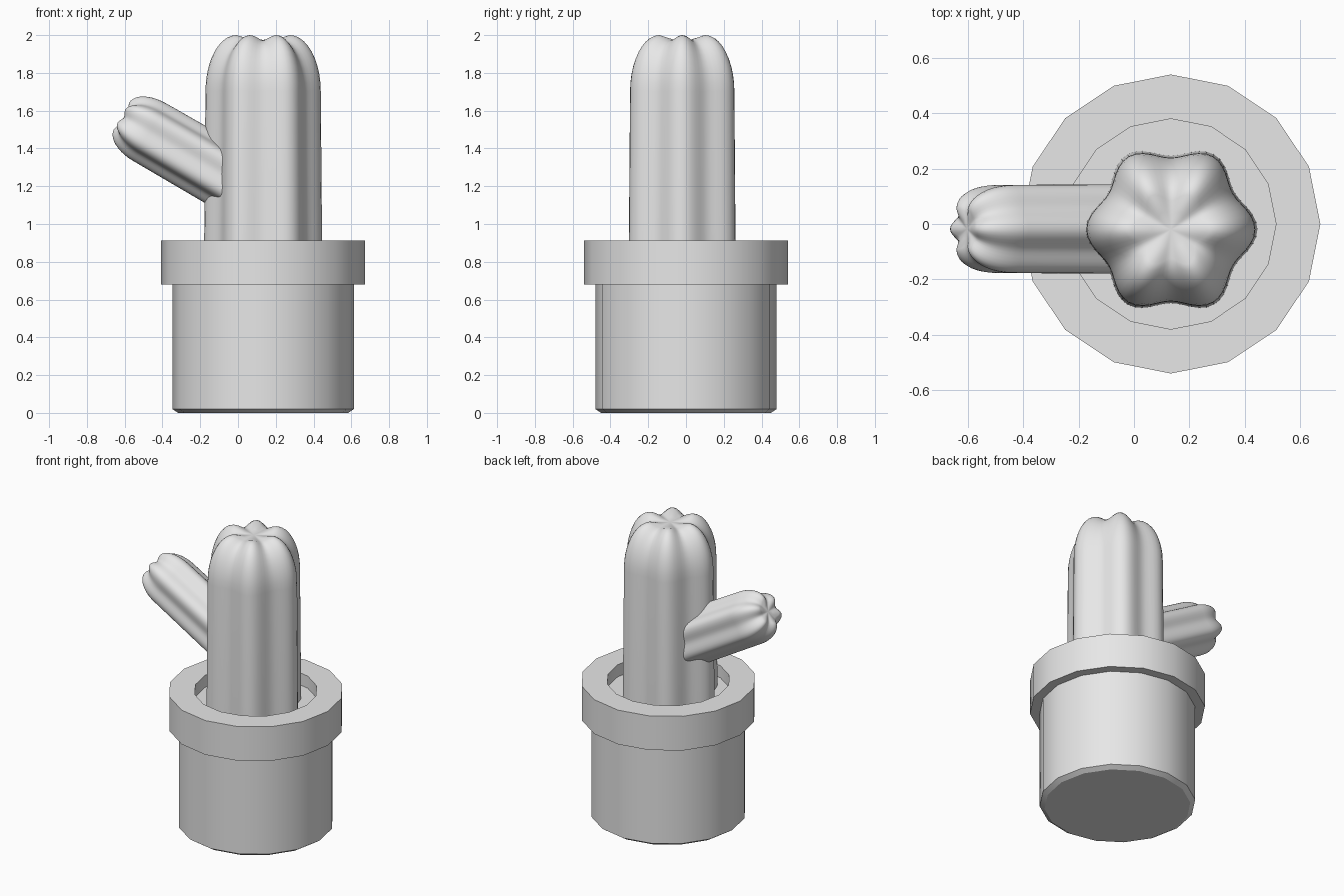
import bpy
import bmesh
from math import sin, cos, pi, radians

if "Cube" in bpy.data.objects:
    bpy.data.objects.remove(bpy.data.objects["Cube"], do_unlink=True)

grey = bpy.data.materials.new("plain_grey")
grey.use_nodes = True
grey.diffuse_color = (0.8, 0.8, 0.8, 1)
grey.node_tree.nodes["Principled BSDF"].inputs["Base Color"].default_value = (0.8, 0.8, 0.8, 1)

POT_X = 0.133


def skin(name, rings, location, angle, start=None, end=None):
    """Join rings of points with quads and close the ends with fans to a point."""
    bm = bmesh.new()
    loops = [[bm.verts.new(p) for p in ring] for ring in rings]
    n = len(loops[0])
    for low, high in zip(loops, loops[1:]):
        for i in range(n):
            j = (i + 1) % n
            bm.faces.new((low[i], low[j], high[j], high[i]))
    for tip, loop in ((start, loops[0]), (end, loops[-1])):
        if tip is not None:
            centre = bm.verts.new((0, 0, tip))
            for i in range(n):
                bm.faces.new((loop[i], loop[(i + 1) % n], centre))
    bmesh.ops.recalc_face_normals(bm, faces=bm.faces)
    mesh = bpy.data.meshes.new(name)
    bm.to_mesh(mesh)
    bm.free()
    mesh.materials.append(grey)
    obj = bpy.data.objects.new(name, mesh)
    obj.location = location
    bpy.context.collection.objects.link(obj)
    bpy.ops.object.select_all(action='DESELECT')
    obj.select_set(True)
    bpy.context.view_layer.objects.active = obj
    bpy.ops.object.shade_smooth_by_angle(angle=radians(angle))
    return obj


def lathe(name, profile, start=None, end=None, sides=16):
    """Sixteen-sided turned part around the pot axis."""
    turns = [2 * pi * i / sides for i in range(sides)]
    rings = [[(r * cos(a), r * sin(a), z) for a in turns] for r, z in profile]
    return skin(name, rings, (POT_X, 0, 0), 30, start, end)


def ribbed_stem(name, radius, length, location, sides=72):
    """Six-ribbed column with a rounded shoulder and a star-shaped crown."""
    shoulder = length - 0.95 * radius
    # Each level: rib radius, groove radius, rib height, groove height
    levels = [(1.0, 0.85, 0, 0), (0.975, 0.83, shoulder, shoulder)]
    for k in range(1, 11):
        a = k * pi / 20
        rise = 0.95 * radius * sin(a)
        levels.append((0.45 + 0.525 * cos(a), 0.33 + 0.5 * cos(a),
                       shoulder + rise, shoulder + 0.91 * rise))
    levels.append((0.22, 0.18, length - 0.07 * radius, length - 0.085 * radius))
    rings = []
    for rib, groove, z_rib, z_groove in levels:
        ring = []
        for i in range(sides):
            a = 2 * pi * i / sides
            w = 0.5 + 0.5 * cos(6 * a)
            r = radius * (groove + (rib - groove) * w)
            ring.append((r * cos(a), r * sin(a), z_groove + (z_rib - z_groove) * w))
        rings.append(ring)
    return skin(name, rings, location, 60, 0, length - 0.08 * radius)


# Pot body, with a small chamfer at the foot
lathe("pot_body", [(0.45, 0), (0.48, 0.02), (0.48, 0.69)], start=0)

# Rim collar with a closed profile
lathe("pot_rim", [(0.38, 0.68), (0.54, 0.68), (0.54, 0.912),
                  (0.38, 0.912), (0.38, 0.68)])

# Soil surface just below the rim
lathe("soil", [(0.385, 0.83)], end=0.83)

# Main stem and the arm leaning to the right
ribbed_stem("main_stem", 0.313, 1.2, (POT_X, -0.02, 0.8))
arm = ribbed_stem("side_arm", 0.18, 0.87, (0.137, -0.018, 1.137))
arm.rotation_euler = (0, radians(-60), 0)
